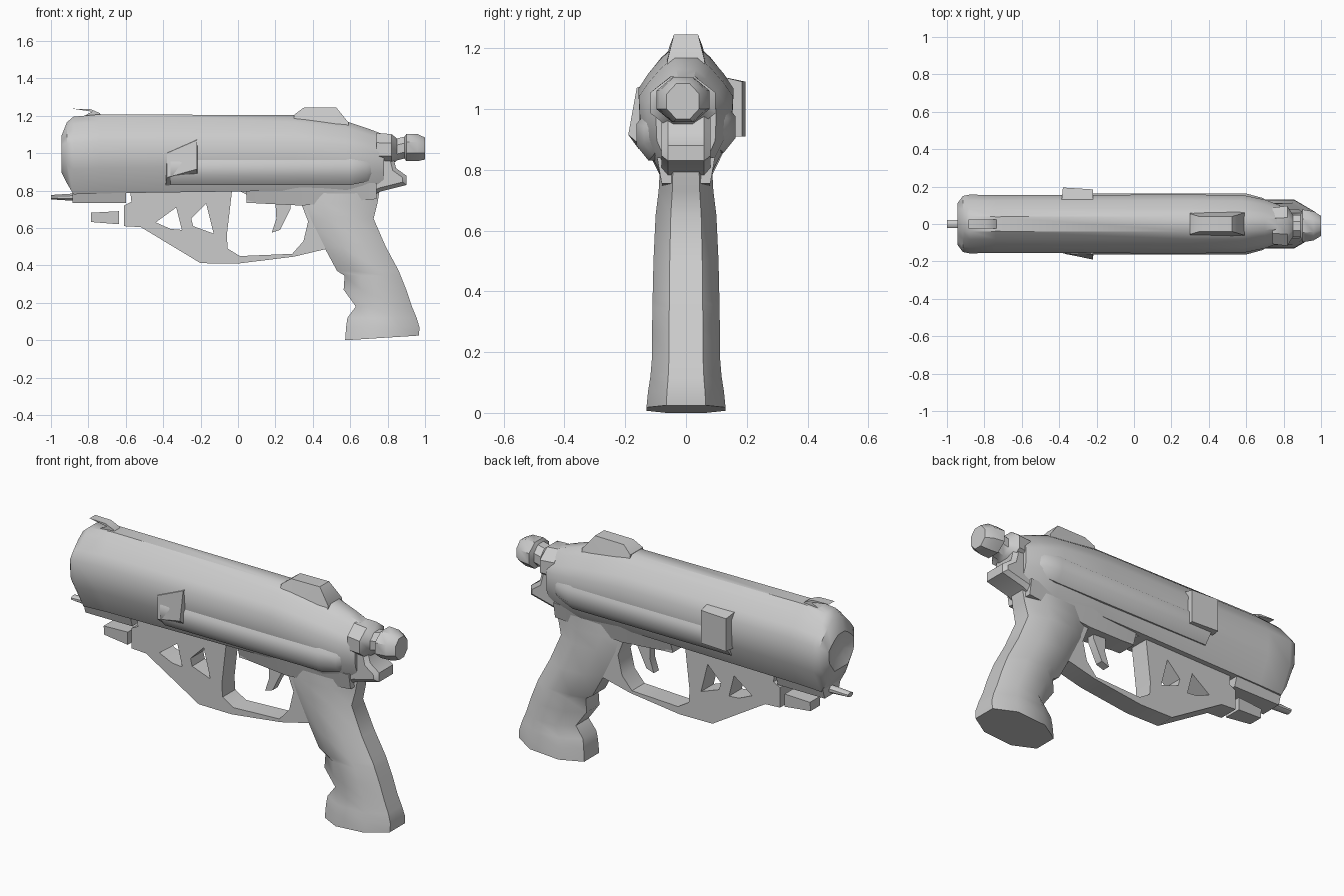
import bpy, bmesh, math
from math import radians

if "Cube" in bpy.data.objects:
    bpy.data.objects.remove(bpy.data.objects["Cube"])


def finish(obj, angle=40):
    bpy.ops.object.select_all(action='DESELECT')
    obj.select_set(True)
    bpy.context.view_layer.objects.active = obj
    if obj.type == 'CURVE':
        bpy.ops.object.convert(target='MESH')
        obj = bpy.context.view_layer.objects.active
    bpy.ops.object.shade_smooth_by_angle(angle=radians(angle))
    return obj


def loft(name, rings, recess=None):
    """Skin a list of equal-length point rings and cap both ends."""
    bm = bmesh.new()
    loops = [[bm.verts.new(p) for p in r] for r in rings]
    n = len(loops[0])
    for a, b in zip(loops, loops[1:]):
        for i in range(n):
            bm.faces.new((a[i], a[(i + 1) % n], b[(i + 1) % n], b[i]))
    first = bm.faces.new(loops[0][::-1])
    bm.faces.new(loops[-1])
    bmesh.ops.recalc_face_normals(bm, faces=bm.faces)
    if recess:
        bmesh.ops.inset_individual(bm, faces=[first], thickness=recess[0])
        bmesh.ops.translate(bm, verts=first.verts, vec=(recess[1], 0, 0))
    me = bpy.data.meshes.new(name)
    bm.to_mesh(me)
    bm.free()
    obj = bpy.data.objects.new(name, me)
    bpy.context.collection.objects.link(obj)
    return finish(obj)


def plate(name, loops, half, y=0.0, bevel=0.0):
    """Filled x-z outline (later loops are holes) extruded along y."""
    cu = bpy.data.curves.new(name, 'CURVE')
    cu.dimensions, cu.fill_mode = '2D', 'BOTH'
    cu.extrude, cu.bevel_depth, cu.bevel_resolution = half - bevel, bevel, 0
    cu.offset = -bevel
    for pts in loops:
        s = cu.splines.new('POLY')
        s.points.add(len(pts) - 1)
        for p, (px, pz) in zip(s.points, pts):
            p.co = (px, pz, 0, 1)
        s.use_cyclic_u = True
    obj = bpy.data.objects.new(name, cu)
    obj.rotation_euler = (radians(90), 0, 0)
    obj.location.y = y
    bpy.context.collection.objects.link(obj)
    return finish(obj)


def oval(x, y, z, ry, rz, n=8):
    return [(x, y + ry * math.cos(math.tau * (i + .5) / n) / .95,
             z + rz * math.sin(math.tau * (i + .5) / n) / .95) for i in range(n)]


# Main body: one half section scaled along the barrel
HALF = [(.54, 0), (.96, .32), (1, .66), (.80, .78), (.52, .91), (.25, 1)]


def body_ring(x, w, zb, zt):
    h = [(w * a, zb + (zt - zb) * b) for a, b in HALF]
    return [(x, y, z) for y, z in h] + [(x, -y, z) for y, z in h[::-1]]


loft("body", [body_ring(*s) for s in [
    (-.945, .11, .90, 1.09), (-.915, .15, .84, 1.165), (-.88, .157, .78, 1.195),
    (-.74, .155, .785, 1.208), (.30, .157, .80, 1.203), (.58, .155, .79, 1.17),
    (.70, .13, .79, 1.13), (.78, .10, .80, 1.10)]], recess=(.055, .02))

# Side tubes with pointed rear ends, and their clamp blocks
for side, label, zc in ((-1, "right", .915), (1, "left", .94)):
    loft(label + "_side_tube", [oval(x, side * y, zc, r, r * 1.25) for x, y, r in
         [(-.36, .095, .07), (.60, .095, .07), (.69, .085, .055), (.75, .07, .02)]])
loft("right_clamp", [[(-.39, -.08, .81), (-.39, -.10, 1.01), (-.21, -.10, 1.09), (-.21, -.08, .82)],
                     [(-.38, -.157, .87), (-.38, -.158, 1.0), (-.22, -.162, 1.07), (-.22, -.19, .915)]])
loft("left_clamp", [[(-.39, .10, .91), (-.39, .10, 1.11), (-.22, .10, 1.11), (-.22, .10, .91)],
                    [(-.38, .195, .91), (-.38, .195, 1.09), (-.22, .185, 1.09), (-.22, .185, .91)]])

# Sights
loft("rear_sight", [[(x, -w, z), (x, w, z), (x, w2, t), (x, -w2, t)] for x, w, z, w2, t in
     [(.30, .065, 1.16, .055, 1.205), (.35, .065, 1.16, .04, 1.243),
      (.525, .065, 1.15, .04, 1.245), (.59, .065, 1.13, .06, 1.165)]])
plate("front_sight", [[(-.885, 1.238), (-.79, 1.236), (-.74, 1.215), (-.72, 1.19), (-.86, 1.18), (-.78, 1.222)]], .025)

# Rear knob, neck and tang
loft("rear_knob", [oval(x, -.01, z, ry, rz) for x, z, ry, rz in
     [(.74, 1.02, .10, .09), (.82, 1.02, .11, .085), (.85, 1.02, .06, .06), (.89, 1.03, .06, .06),
      (.90, 1.03, .09, .075), (.96, 1.03, .08, .075), (1.0, 1.025, .055, .06)]])
plate("rear_tang", [[(.70, .99), (.70, .76), (.76, .795), (.90, .83), (.90, .88), (.845, .92), (.825, 1.0)]],
      .08, 0, .02)

# Lower housing above the trigger
loft("lower_housing", [[(x, -a, zb), (x, a, zb), (x, b, .84), (x, -b, .84)] for x, a, b, zb in
     [(.045, .05, .085, .735), (.34, .07, .10, .72), (.74, .08, .095, .755)]])

# Front guard and trigger guard, one pierced plate
plate("guard_frame", [
    [(-.61, .72), (-.61, .61), (-.52, .605), (-.20, .412), (0, .41), (.30, .447), (.48, .49), (.50, .79),
     (.04, .83), (-.58, .83), (-.57, .74)],
    [(-.03, .815), (.045, .78), (.045, .735), (.34, .725), (.375, .635), (.35, .53), (.29, .462),
     (.01, .45), (-.055, .49), (-.06, .56)],
    [(-.44, .63), (-.33, .71), (-.30, .59), (-.36, .595)],
    [(-.25, .65), (-.17, .73), (-.13, .57), (-.24, .61)]], .055)
plate("trigger", [[(.20, .74), (.205, .65), (.18, .575), (.225, .59), (.28, .70), (.28, .74)]], .022)

# Under-barrel lug, guide rod tip and loose front block
loft("barrel_lug", [[(x, -.06, .735), (x, .06, .735), (x, .09, .83), (x, -.09, .83)] for x in (-.885, -.60)])
loft("guide_rod_tip", [oval(x, 0, .765, .022, r) for x, r in ((-1, .012), (-.85, .022))])
loft("front_block", [[(-.785, -.04, .632), (-.785, .04, .632), (-.785, .045, .682), (-.785, -.045, .682)],
                     [(-.635, -.05, .62), (-.635, .05, .62), (-.635, .05, .69), (-.635, -.05, .69)]])


# Grip: chamfered sections stacked down the slanted handle
def grip_ring(z, x0, x1, w, tilt=0):
    c, d = .28 * (x1 - x0), w * .5
    pts = [(x0, -d), (x0 + c, -w), (x1 - c, -w), (x1, -d), (x1, d), (x1 - c, w), (x0 + c, w), (x0, d)]
    return [(x, y, z + tilt * (x - x0) / (x1 - x0)) for x, y in pts]


# Finger ridge comes from the stepped front edge of the lower sections
loft("grip", [grip_ring(*s) for s in [
    (.82, .34, .76, .085), (.73, .34, .745, .09), (.65, .38, .725, .10), (.50, .46, .79, .107),
    (.37, .53, .86, .11), (.345, .57, .87, .11), (.27, .565, .90, .112), (.18, .63, .93, .112),
    (.12, .585, .955, .117), (.07, .578, .97, .125), (0, .573, .968, .13, .025)]])
